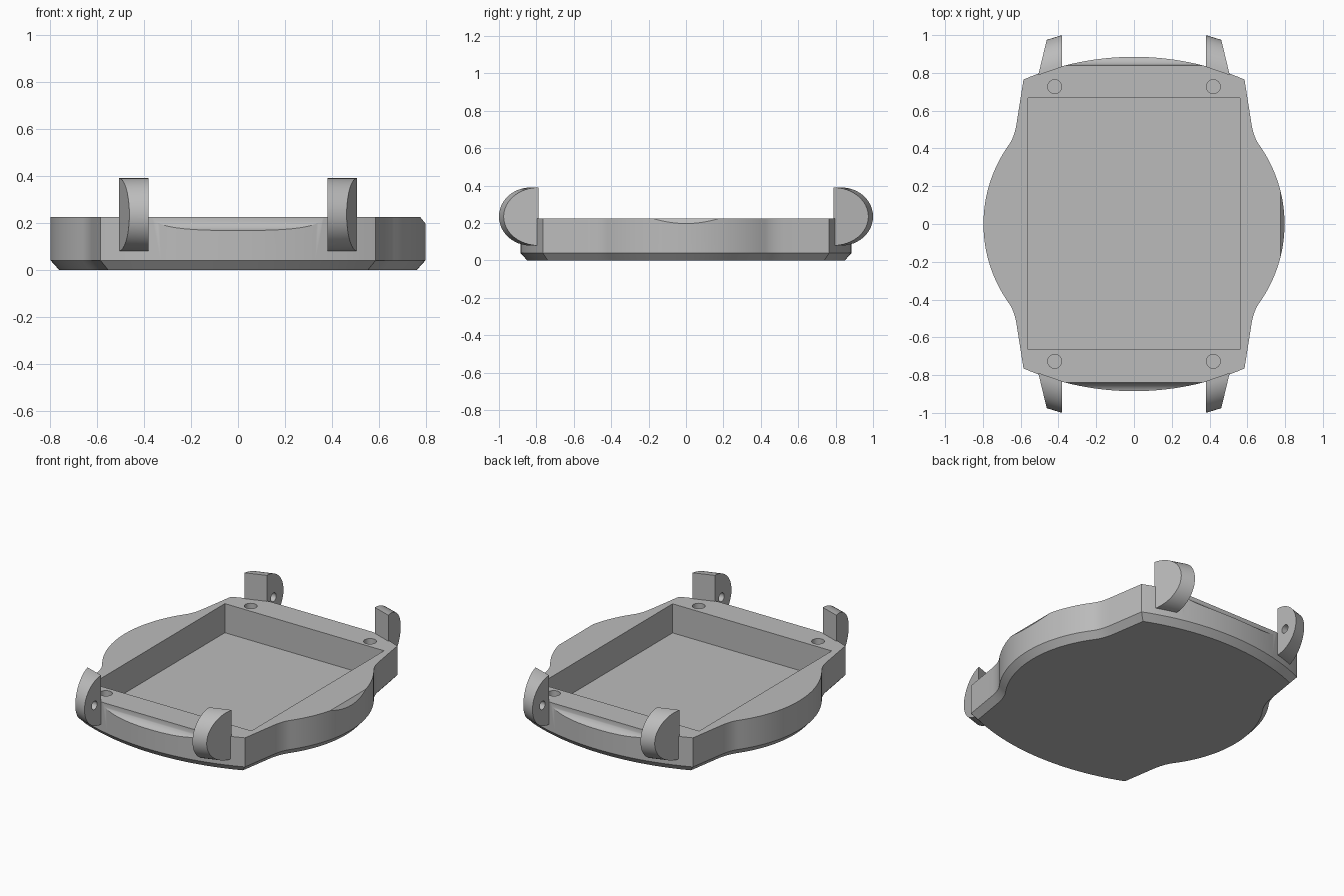
import bpy, bmesh
from math import sin, cos, pi, sqrt, asin
from mathutils import Vector, Matrix

old = bpy.data.objects.get("Cube")
if old:
    bpy.data.objects.remove(old, do_unlink=True)

TOP = 0.225
grey = bpy.data.materials.new("grey_plastic")
grey.use_nodes = True
colour = (0.5, 0.5, 0.5, 1)
grey.diffuse_color = colour
grey.node_tree.nodes["Principled BSDF"].inputs["Base Color"].default_value = colour


def make(name, bm):
    bmesh.ops.recalc_face_normals(bm, faces=bm.faces[:])
    mesh = bpy.data.meshes.new(name)
    bm.to_mesh(mesh)
    bm.free()
    mesh.materials.append(grey)
    obj = bpy.data.objects.new(name, mesh)
    bpy.context.collection.objects.link(obj)
    return obj


def loft(name, rings):
    """Closed solid through rings of equal point count."""
    bm = bmesh.new()
    loops = [[bm.verts.new(p) for p in ring] for ring in rings]
    for a, b in zip(loops, loops[1:]):
        for i in range(len(a)):
            j = (i + 1) % len(a)
            bm.faces.new((a[i], a[j], b[j], b[i]))
    bm.faces.new(loops[0])
    bm.faces.new(loops[-1])
    return make(name, bm)


def cylinder(name, centre, radius, length, axis, segments=32):
    bm = bmesh.new()
    turn = Matrix.Rotation(pi / 2, 4, 'Y') if axis == 'x' else Matrix()
    bmesh.ops.create_cone(bm, cap_ends=True, segments=segments, radius1=radius,
                          radius2=radius, depth=length,
                          matrix=Matrix.Translation(centre) @ turn)
    return make(name, bm)


def cut(obj, cutter):
    cutter.hide_render = True
    mod = obj.modifiers.new("cut", 'BOOLEAN')
    mod.operation = 'DIFFERENCE'
    mod.solver = 'EXACT'
    mod.object = cutter
    bpy.context.view_layer.objects.active = obj
    bpy.ops.object.modifier_apply(modifier=mod.name)
    bpy.data.objects.remove(cutter, do_unlink=True)


def smooth(obj):
    bpy.ops.object.select_all(action='DESELECT')
    obj.select_set(True)
    bpy.context.view_layer.objects.active = obj
    bpy.ops.object.shade_smooth_by_angle(angle=0.45)


# Quarter of the case outline: round flank, concave blend, corner, bowed end
R_SIDE, X_SIDE = 0.72, 0.797
R_END, Y_END = 1.485, 0.885
t_side = asin(0.42 / R_SIDE)
quarter = [Vector((X_SIDE - R_SIDE + R_SIDE * cos(t_side * i / 14),
                   R_SIDE * sin(t_side * i / 14))) for i in range(15)]
p0, p1, p2 = quarter[-1], Vector((0.633, 0.461)), Vector((0.622, 0.53))
for i in range(1, 9):
    t = i / 8
    quarter.append(p0 * (1 - t) ** 2 + p1 * 2 * t * (1 - t) + p2 * t * t)
for i in range(17):
    x = 0.585 * (1 - i / 16)
    quarter.append(Vector((x, Y_END - R_END + sqrt(R_END ** 2 - x * x))))

half = quarter + [Vector((-p.x, p.y)) for p in reversed(quarter[:-1])]
outline = half + [Vector((p.x, -p.y)) for p in reversed(half[1:-1])]


def inset(points, d):
    result = []
    for i, p in enumerate(points):
        a = (p - points[i - 1]).normalized()
        b = (points[(i + 1) % len(points)] - p).normalized()
        na, nb = Vector((-a.y, a.x)), Vector((-b.y, b.x))
        result.append(p + (na + nb) * d / (1 + na.dot(nb)))
    return result


# Case body with chamfered underside
body = loft("case_body", [[(p.x, p.y, z) for p in ring] for ring, z in
                          ((inset(outline, 0.036), 0), (outline, 0.04), (outline, TOP))])

# Rectangular pocket
rect = [(-0.56, -0.665), (0.56, -0.665), (0.56, 0.668), (-0.56, 0.668)]
cut(body, loft("pocket_cutter", [[(x, y, z) for x, y in rect] for z in (0.04, 0.4)]))

# Slanted relief on the left flank
wedge = [(0.75, 0.256), (0.83, 0.156), (0.83, 0.256)]
cut(body, loft("flank_cutter", [[(x, y, z) for x, z in wedge] for y in (-0.3, 0.3)]))

# Strap grooves and screw holes
for sy in (-1, 1):
    cut(body, cylinder("strap_groove_cutter", (0, sy * 0.9, TOP), 0.06, 0.758, 'x', 64))
    for sx in (-1, 1):
        cut(body, cylinder("screw_hole_cutter", (sx * 0.42, sy * 0.727, TOP),
                           0.037, 0.24, 'z'))
smooth(body)


# Strap lugs: half-round side profiles, tapering outward
def half_round(start, tip, steps=24):
    (xa, ya), (xb, yb) = start, tip
    ring = []
    for i in range(steps + 1):
        a = pi * i / steps - pi / 2
        ring.append((xa + (xb - xa) * cos(a), ya + (yb - ya) * cos(a),
                     0.235 + 0.155 * sin(a)))
    return ring


inner = half_round((0.38, 0.832), (0.38, 1.0))
outer = half_round((0.507, 0.788), (0.462, 0.975))
for sy, end in ((-1, "front"), (1, "back")):
    for sx, side in ((-1, "right"), (1, "left")):
        lug = loft(f"{end}_{side}_strap_lug",
                   [[(sx * x, sy * y, z) for x, y, z in ring] for ring in (inner, outer)])
        cut(lug, cylinder("pin_hole_cutter", (sx * 0.38, sy * 0.9, TOP), 0.027, 0.12, 'x', 24))
        smooth(lug)
